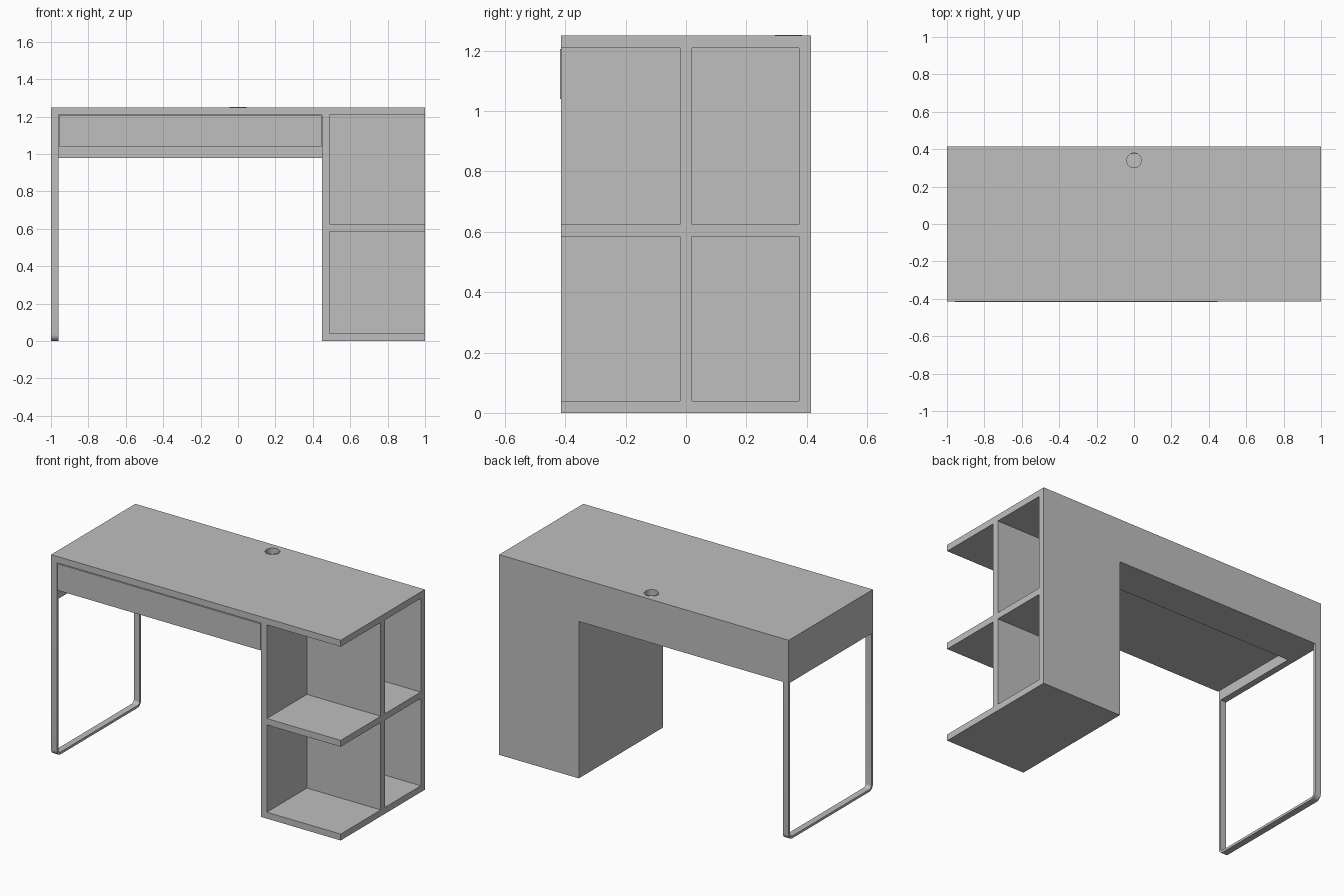
import bpy, bmesh, math
from mathutils import Matrix, Vector

if "Cube" in bpy.data.objects:
    bpy.data.objects.remove(bpy.data.objects["Cube"], do_unlink=True)

grey = bpy.data.materials.new("light_grey")
grey.use_nodes = True
grey.diffuse_color = (0.52, 0.52, 0.52, 1)
grey.node_tree.nodes["Principled BSDF"].inputs["Base Color"].default_value = grey.diffuse_color

# Overall sizes
W, D, H, T = 1.0, 0.415, 1.25, 0.04
CAB = 0.45        # inner side of the cabinet
APRON = 0.98      # underside of apron and cable tray
MID = 0.585       # underside of middle shelf


def finish(name, bm):
    bmesh.ops.recalc_face_normals(bm, faces=bm.faces)
    mesh = bpy.data.meshes.new(name)
    bm.to_mesh(mesh)
    bm.free()
    mesh.materials.append(grey)
    obj = bpy.data.objects.new(name, mesh)
    bpy.context.collection.objects.link(obj)
    return obj


def box(name, x, y, z):
    bm = bmesh.new()
    size = Vector((x[1] - x[0], y[1] - y[0], z[1] - z[0]))
    mid = Vector((sum(x), sum(y), sum(z))) / 2
    bmesh.ops.create_cube(bm, size=1, matrix=Matrix.LocRotScale(mid, None, size))
    return finish(name, bm)


def smooth(obj):
    bpy.ops.object.select_all(action="DESELECT")
    obj.select_set(True)
    bpy.context.view_layer.objects.active = obj
    bpy.ops.object.shade_smooth_by_angle(angle=math.radians(35))


# Desk top with a round cable hole
HOLE_Y, HOLE_R = 0.34, 0.043
top = box("desk_top", (-W, W), (-D, D), (H - T, H))
bm = bmesh.new()
bmesh.ops.create_cone(bm, cap_ends=True, segments=32, radius1=HOLE_R, radius2=HOLE_R, depth=0.2,
                      matrix=Matrix.Translation((0, HOLE_Y, H)))
cutter = finish("hole_cutter", bm)
cutter.hide_render = True
cut = top.modifiers.new("cable_hole", "BOOLEAN")
cut.operation, cut.object, cut.solver = "DIFFERENCE", cutter, "EXACT"
bpy.context.view_layer.objects.active = top
bpy.ops.object.modifier_apply(modifier=cut.name)
bpy.data.objects.remove(cutter, do_unlink=True)

# Thin sleeve lining the cable hole
bm = bmesh.new()
profile = [(HOLE_R - 0.004, H - T), (HOLE_R - 0.004, H + 0.002),
           (HOLE_R + 0.002, H + 0.002), (HOLE_R + 0.002, H - T)]
verts = [bm.verts.new((r, 0, z)) for r, z in profile]
edges = [bm.edges.new((verts[i], verts[(i + 1) % 4])) for i in range(4)]
bmesh.ops.spin(bm, geom=verts + edges, axis=(0, 0, 1), cent=(0, 0, 0), angle=math.tau, steps=32)
bmesh.ops.remove_doubles(bm, verts=bm.verts, dist=1e-5)
bmesh.ops.translate(bm, verts=bm.verts, vec=(0, HOLE_Y, 0))
smooth(finish("cable_sleeve", bm))

# Cabinet: inner side, back, cross divider and two shelves
box("cabinet_side", (CAB, CAB + T), (-D, D - T), (0, H - T))
box("cabinet_back", (CAB, W), (D - T, D), (0, H - T))
for name, z in (("bottom_shelf", 0), ("middle_shelf", MID)):
    box(name, (CAB + T, W), (-D, D - T), (z, z + T))
for name, z in (("lower_divider", (T, MID)), ("upper_divider", (MID + T, H - T))):
    box(name, (CAB + T, W), (-T / 2, T / 2), z)

# Apron at the side and back
box("side_apron", (-W, -W + T), (-D, D), (APRON, H - T))
box("back_apron", (-W + T, CAB), (D - T, D), (APRON, H - T))

# Cable tray behind the drawer
box("cable_tray_floor", (-W + T, CAB), (0.18, D - T), (APRON, APRON + 0.03))
box("cable_tray_front", (-W + T, CAB), (0.18, 0.21), (APRON + 0.03, H - T))

# Drawer with a slightly proud front
DX0, DX1, DZ = -W + T + 0.004, CAB - 0.004, 1.04
box("drawer_front", (DX0, DX1), (-D - 0.002, -D + 0.035), (DZ, H - T - 0.004))
box("drawer_floor", (DX0, DX1), (-D + 0.035, 0.178), (DZ, DZ + 0.02))
for name, x in (("drawer_right_side", DX0), ("drawer_left_side", DX1 - 0.02)):
    box(name, (x, x + 0.02), (-D + 0.035, 0.178), (DZ + 0.02, H - T - 0.03))

# Flat-bar leg frame: a U with rounded lower corners
BAR, R = 0.015, 0.035


def u_outline(radius):
    pts = [(-D + R - radius, APRON)]
    for side, start in ((-1, math.pi), (1, 1.5 * math.pi)):
        for i in range(9):
            a = start + i * math.pi / 16
            pts.append((side * (D - R) + radius * math.cos(a), R + radius * math.sin(a)))
    return pts + [(D - R + radius, APRON)]


bm = bmesh.new()
outer, inner = [[bm.verts.new((-W, y, z)) for y, z in u_outline(r)] for r in (R, R - BAR)]
faces = [bm.faces.new((outer[i], outer[i + 1], inner[i + 1], inner[i])) for i in range(len(outer) - 1)]
ext = bmesh.ops.extrude_face_region(bm, geom=faces, use_keep_orig=True)
bmesh.ops.translate(bm, vec=(T, 0, 0), verts=[g for g in ext["geom"] if isinstance(g, bmesh.types.BMVert)])
smooth(finish("leg_frame", bm))
